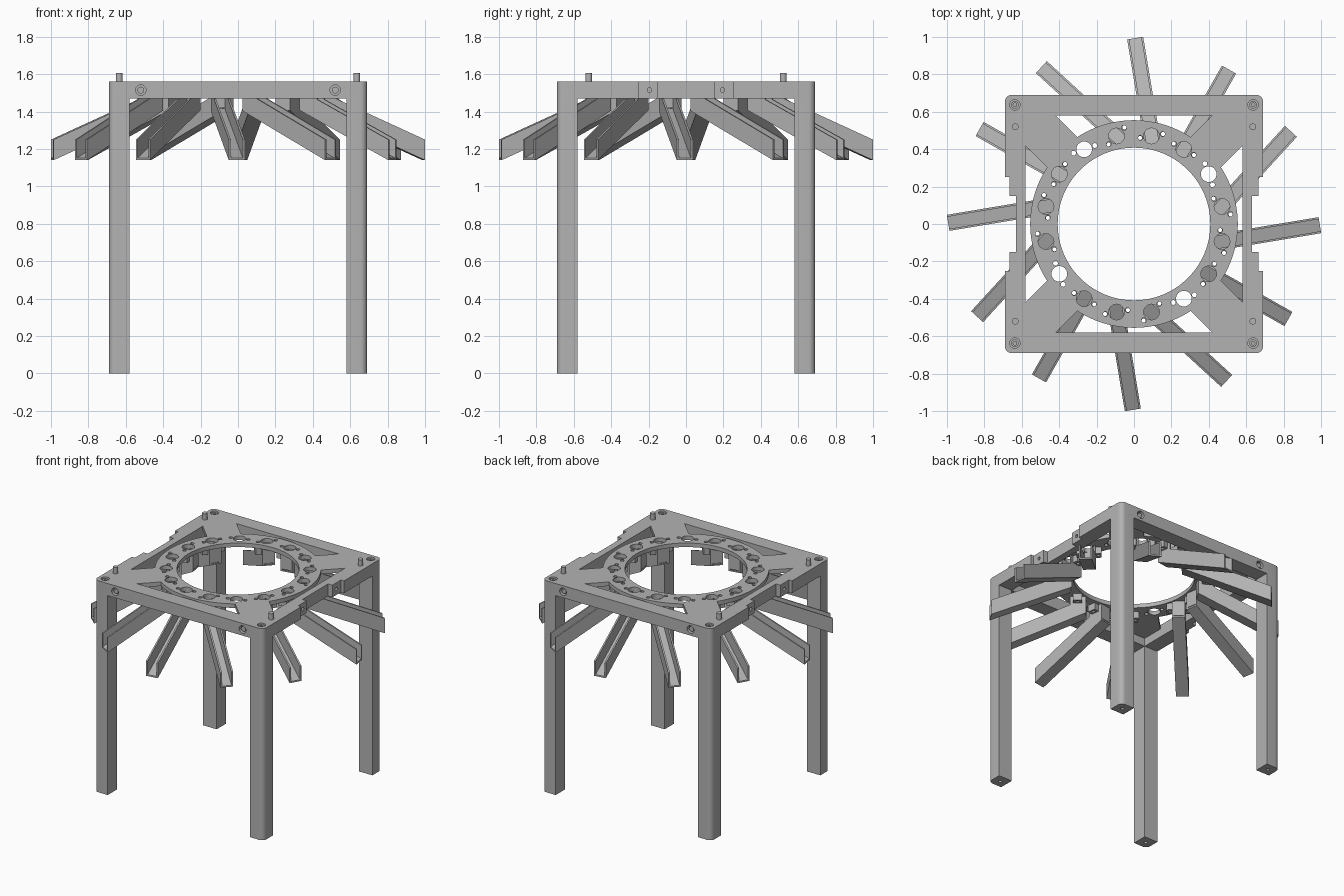
import bpy, bmesh
from math import sin, cos, pi, radians, asin, degrees
from mathutils import Matrix, Vector

if "Cube" in bpy.data.objects:
    bpy.data.objects.remove(bpy.data.objects["Cube"])

GREY = bpy.data.materials.new("plain grey")
GREY.use_nodes = True
GREY.diffuse_color = (0.45, 0.45, 0.45, 1)
GREY.node_tree.nodes["Principled BSDF"].inputs["Base Color"].default_value = (0.45, 0.45, 0.45, 1)

TOP, UNDER = 1.56, 1.47      # frame top and underside
OUT, INN = 0.69, 0.58        # frame outer and inner half width
PLATE = 1.53                 # underside of the ring plate


def finish(name, bm, smooth=True):
    bmesh.ops.remove_doubles(bm, verts=bm.verts, dist=0.0002)
    bmesh.ops.recalc_face_normals(bm, faces=bm.faces)
    me = bpy.data.meshes.new(name)
    bm.to_mesh(me)
    bm.free()
    me.materials.clear()
    me.materials.append(GREY)
    ob = bpy.data.objects.new(name, me)
    bpy.context.collection.objects.link(ob)
    if smooth:
        bpy.ops.object.select_all(action='DESELECT')
        ob.select_set(True)
        bpy.context.view_layer.objects.active = ob
        bpy.ops.object.shade_smooth_by_angle(angle=radians(30))
    return ob


def arc(cx, cy, r, a0, a1, n):
    return [(cx + r * cos(radians(a0 + (a1 - a0) * i / n)),
             cy + r * sin(radians(a0 + (a1 - a0) * i / n))) for i in range(n + 1)]


def circle(cx, cy, r, n=20):
    return arc(cx, cy, r, 0, 360, n)[:-1]


def rect(x0, y0, x1, y1):
    return [(x0, y0), (x1, y0), (x1, y1), (x0, y1)]


def spin(points, deg):
    c, s = cos(radians(deg)), sin(radians(deg))
    return [(x * c - y * s, x * s + y * c) for x, y in points]


def plate(name, loops, z0, z1):
    """Extrude an outline with holes between two heights."""
    cu = bpy.data.curves.new(name, 'CURVE')
    cu.dimensions = '2D'
    cu.fill_mode = 'BOTH'
    cu.extrude = (z1 - z0) / 2
    for loop in loops:
        sp = cu.splines.new('POLY')
        sp.points.add(len(loop) - 1)
        for p, (x, y) in zip(sp.points, loop):
            p.co = (x, y, 0, 1)
        sp.use_cyclic_u = True
    tmp = bpy.data.objects.new("outline", cu)
    bpy.context.collection.objects.link(tmp)
    bpy.context.view_layer.update()
    me = tmp.evaluated_get(bpy.context.evaluated_depsgraph_get()).to_mesh()
    bm = bmesh.new()
    bm.from_mesh(me)
    tmp.to_mesh_clear()
    bpy.data.objects.remove(tmp)
    bmesh.ops.translate(bm, verts=bm.verts, vec=(0, 0, (z0 + z1) / 2))
    return finish(name, bm)


def drill(ob, holes):
    """Cut round holes: (position, radius, depth, axis)."""
    bm = bmesh.new()
    for pos, r, depth, axis in holes:
        rot = Vector((0, 0, 1)).rotation_difference(Vector(axis)).to_matrix().to_4x4()
        bmesh.ops.create_cone(bm, cap_ends=True, segments=20, radius1=r, radius2=r,
                              depth=depth, matrix=Matrix.Translation(pos) @ rot)
    cutter = finish("hole_cutter", bm, False)
    cutter.hide_render = True
    mod = ob.modifiers.new("holes", 'BOOLEAN')
    mod.operation, mod.solver, mod.object = 'DIFFERENCE', 'EXACT', cutter
    bpy.ops.object.select_all(action='DESELECT')
    ob.select_set(True)
    bpy.context.view_layer.objects.active = ob
    bpy.ops.object.modifier_apply(modifier=mod.name)
    bpy.data.objects.remove(cutter)


# Square top frame with stepped notches on the left and right sides
side = [(OUT, -0.25), (0.665, -0.25), (0.665, -0.15), (0.63, -0.15),
        (0.63, 0.15), (0.665, 0.15), (0.665, 0.25), (OUT, 0.25)]
R = 0.035
half = side + arc(OUT - R, OUT - R, R, 0, 90, 6) + arc(R - OUT, OUT - R, R, 90, 180, 6)
outline = half + spin(half, 180)
corners = [(sx, sy) for sx in (-1, 1) for sy in (-1, 1)]
frame = plate("top_frame", [outline, rect(-INN, -INN, INN, INN)], UNDER, TOP)
holes = []
for sx, sy in corners:
    holes.append(((sx * 0.637, sy * 0.637, TOP), 0.028, 0.06, (0, 0, 1)))
    holes.append(((sx * 0.52, sy * OUT, 1.515), 0.028, 0.06, (0, 1, 0)))
    holes.append(((sx * 0.665, sy * 0.195, 1.515), 0.012, 0.06, (1, 0, 0)))
drill(frame, holes)

# Legs, locating pegs and screw heads
for sx, sy in corners:
    tag = ("left" if sx > 0 else "right") + ("_back" if sy > 0 else "_front")
    foot = [(INN, INN), (OUT, INN)] + arc(OUT - R, OUT - R, R, 0, 90, 6) + [(INN, OUT)]
    leg = plate("leg_" + tag, [[(x * sx, y * sy) for x, y in foot]], 0, UNDER)
    drill(leg, [((sx * 0.635, sy * 0.635, 0), 0.012, 0.1, (0, 0, 1))])
    plate("peg_" + tag, [circle(sx * 0.635, sy * 0.52, 0.018)], TOP, 1.605)
    plate("screw_" + tag, [circle(sx * 0.637, sy * 0.637, 0.02),
                           circle(sx * 0.637, sy * 0.637, 0.01, 6)], 1.53, 1.552)
    bm = bmesh.new()
    bmesh.ops.create_cone(bm, cap_ends=True, segments=20, radius1=0.018, radius2=0.018, depth=0.02,
                          matrix=Matrix.Translation((sx * 0.52, sy * 0.67, 1.515))
                          @ Matrix.Rotation(pi / 2, 4, 'X'))
    finish("side_screw_" + tag, bm)

# Stations round the ring: hole angle, chute heading, chute length (none = open hole)
HOLE_R = 0.48
stations = [(a + q, h + q, length) for q in (0, 90, 180, 270)
            for a, h, length in ((-11.25, 9.5, 0.53), (11.25, 47.5, 0.545),
                                 (33.75, 20, None), (56.25, 60.5, 0.49))]

# Ring plate with four diagonal struts reaching the frame corners
strut = 0.115
gap = degrees(asin(strut / 0.555))
quarter = arc(0, 0, 0.555, -45 + gap, 45 - gap, 24)
quarter += [(INN, INN - strut * 2 ** 0.5), (INN, INN), (INN - strut * 2 ** 0.5, INN)]
loops = [sum((spin(quarter, q) for q in (0, 90, 180, 270)), []), circle(0, 0, 0.408, 96)]
for a, h, length in stations:
    x, y = HOLE_R * cos(radians(a)), HOLE_R * sin(radians(a))
    loops.append(circle(x, y, 0.042, 24))
    for s in (-1, 1):
        loops.append(circle(x - s * 0.06 * sin(radians(h)), y + s * 0.06 * cos(radians(h)), 0.013, 12))
plate("ring_plate", loops, PLATE, TOP)

# Open-topped sloping chutes with mounting heads below the ring
W, T, H, BACK = 0.0435, 0.011, 0.11, 0.055


def chute(index, a, heading, length):
    place = Matrix.Translation((HOLE_R * cos(radians(a)), HOLE_R * sin(radians(a)), 0)) \
        @ Matrix.Rotation(radians(heading), 4, 'Z')
    section = [(-W, H), (-W, 0), (W, 0), (W, H), (W - T, H), (W - T, T), (T - W, T), (T - W, H)]
    bm = bmesh.new()
    rings = []
    for u in (-BACK, length):
        z = 1.14 + 0.24 * (length - u) / length
        rings.append([bm.verts.new((u, v, z + h)) for v, h in section])
    for i in range(8):
        j = (i + 1) % 8
        bm.faces.new((rings[0][i], rings[0][j], rings[1][j], rings[1][i]))
    bm.faces.new(rings[0])
    bm.faces.new(rings[1])
    finish("chute_%d" % index, bm, False).data.transform(place)
    # Head: U-shaped collar and two drilled flanges
    collar = [(0.05, -W), (0.05, T - W), (T - BACK, T - W), (T - BACK, W - T),
              (0.05, W - T), (0.05, W), (-BACK, W), (-BACK, -W)]
    plate("chute_head_%d" % index, [collar], 1.42, PLATE).data.transform(place)
    for s, tag in ((-1, "a"), (1, "b")):
        lug = [rect(-0.03, s * W, 0.03, s * 0.083), circle(0, s * 0.062, 0.011, 12)]
        plate("chute_lug_%d_%s" % (index, tag), lug, 1.48, PLATE).data.transform(place)


for i, (a, heading, length) in enumerate(s for s in stations if s[2]):
    chute(i + 1, a, heading, length)
